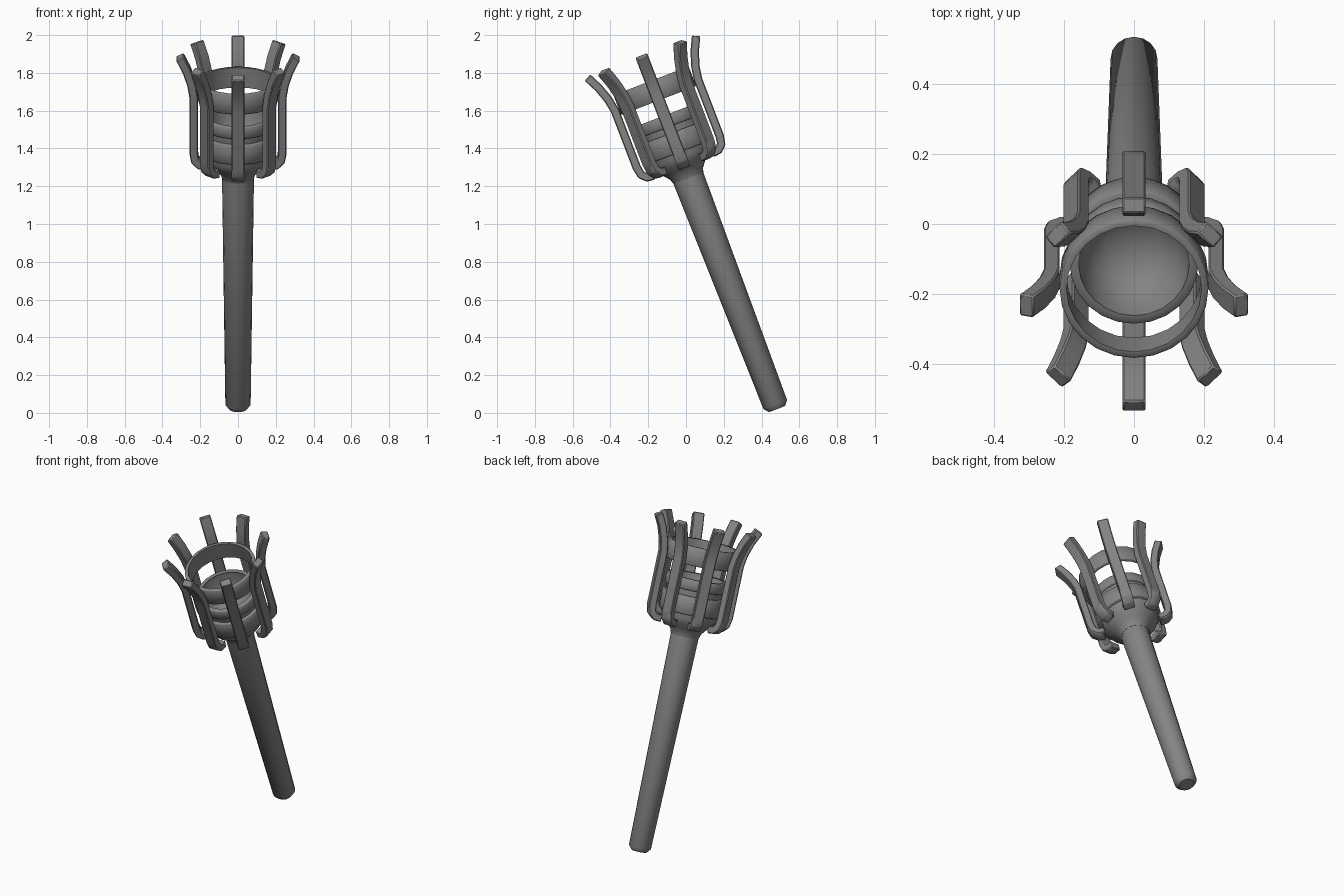
import bpy, bmesh
from math import radians, sin, cos, pi
from mathutils import Matrix, Vector

if "Cube" in bpy.data.objects:
    bpy.data.objects.remove(bpy.data.objects["Cube"])

# Everything is built upright along local z, then leaned towards the front
LEAN = Matrix.Translation((0, 0.482, 0.02)) @ Matrix.Rotation(radians(21), 4, 'X')

IRON = bpy.data.materials.new("dark_iron")
IRON.diffuse_color = (0.23, 0.23, 0.23, 1)
IRON.use_nodes = True
IRON.node_tree.nodes["Principled BSDF"].inputs["Base Color"].default_value = IRON.diffuse_color


def finish(bm, name, bevel=0.0):
    bmesh.ops.recalc_face_normals(bm, faces=bm.faces)
    bm.transform(LEAN)
    me = bpy.data.meshes.new(name)
    bm.to_mesh(me)
    bm.free()
    me.materials.append(IRON)
    ob = bpy.data.objects.new(name, me)
    bpy.context.collection.objects.link(ob)
    if bevel:
        mod = ob.modifiers.new("soft_edges", 'BEVEL')
        mod.width, mod.segments = bevel, 1
    bpy.ops.object.select_all(action='DESELECT')
    bpy.context.view_layer.objects.active = ob
    ob.select_set(True)
    bpy.ops.object.shade_smooth_by_angle(angle=radians(48))
    return ob


def lathe(name, profile, sides, closed=False):
    """Revolve (radius, height) points; radius 0 becomes a pole."""
    bm = bmesh.new()
    rings = []
    for r, z in profile:
        if r == 0:
            rings.append([bm.verts.new((0, 0, z))] * sides)
        else:
            rings.append([bm.verts.new((r * cos(2 * pi * i / sides), r * sin(2 * pi * i / sides), z))
                          for i in range(sides)])
    pairs = list(zip(rings, rings[1:])) + ([(rings[-1], rings[0])] if closed else [])
    for a, b in pairs:
        for i in range(sides):
            j = (i + 1) % sides
            bm.faces.new(list(dict.fromkeys((a[i], a[j], b[j], b[i]))))
    return finish(bm, name)


def band(name, inner, outer, z0, z1):
    c = 0.004
    lathe(name, [(inner, z0), (outer - c, z0), (outer, z0 + c), (outer, z1 - c),
                 (outer - c, z1), (inner, z1)], 24, closed=True)


def strap(name, angle, width=0.067, thick=0.045):
    """Flat bar following a bent path, placed radially around the cup."""
    path = [Vector(p) for p in ((0.165, 1.388), (0.203, 1.392), (0.227, 1.415), (0.235, 1.46),
                                (0.235, 1.78), (0.247, 1.85), (0.272, 1.925), (0.308, 1.998))]
    bm = bmesh.new()
    rot = Matrix.Rotation(angle, 3, 'Z')
    rings = []
    for i, p in enumerate(path):
        d0 = (p - path[max(i - 1, 0)]).normalized()
        d1 = (path[min(i + 1, len(path) - 1)] - p).normalized()
        d = (d0 + d1).normalized()
        n = Vector((d.y, -d.x)) * thick / 2
        ring = []
        for sr, sw in ((1, -1), (1, 1), (-1, 1), (-1, -1)):
            q = p + n * sr
            ring.append(bm.verts.new(rot @ Vector((q.x, sw * width / 2, q.y))))
        rings.append(ring)
    for a, b in zip(rings, rings[1:]):
        for i in range(4):
            j = (i + 1) % 4
            bm.faces.new((a[i], a[j], b[j], b[i]))
    bm.faces.new(rings[0])
    bm.faces.new(rings[-1])
    finish(bm, name, bevel=0.005)


# Tapered handle with a chamfered foot
lathe("handle", [(0, 0), (0.045, 0), (0.067, 0.026), (0.085, 1.34), (0, 1.34)], 16)

# Flared cup with a hollow bowl
lathe("cup", [(0, 1.31), (0.085, 1.31), (0.093, 1.335), (0.117, 1.365), (0.15, 1.395), (0.168, 1.43),
              (0.17, 1.655), (0.158, 1.655), (0.15, 1.60), (0.125, 1.54), (0.08, 1.50), (0, 1.485)], 24)

# Bands round the cup and the open hoop above it
band("lower_band", 0.16, 0.188, 1.455, 1.565)
band("rim_band", 0.158, 0.184, 1.60, 1.665)
band("upper_hoop", 0.193, 0.213, 1.75, 1.862)

# Eight bent straps forming the basket
for k in range(8):
    strap(f"basket_strap_{k + 1}", k * pi / 4)
